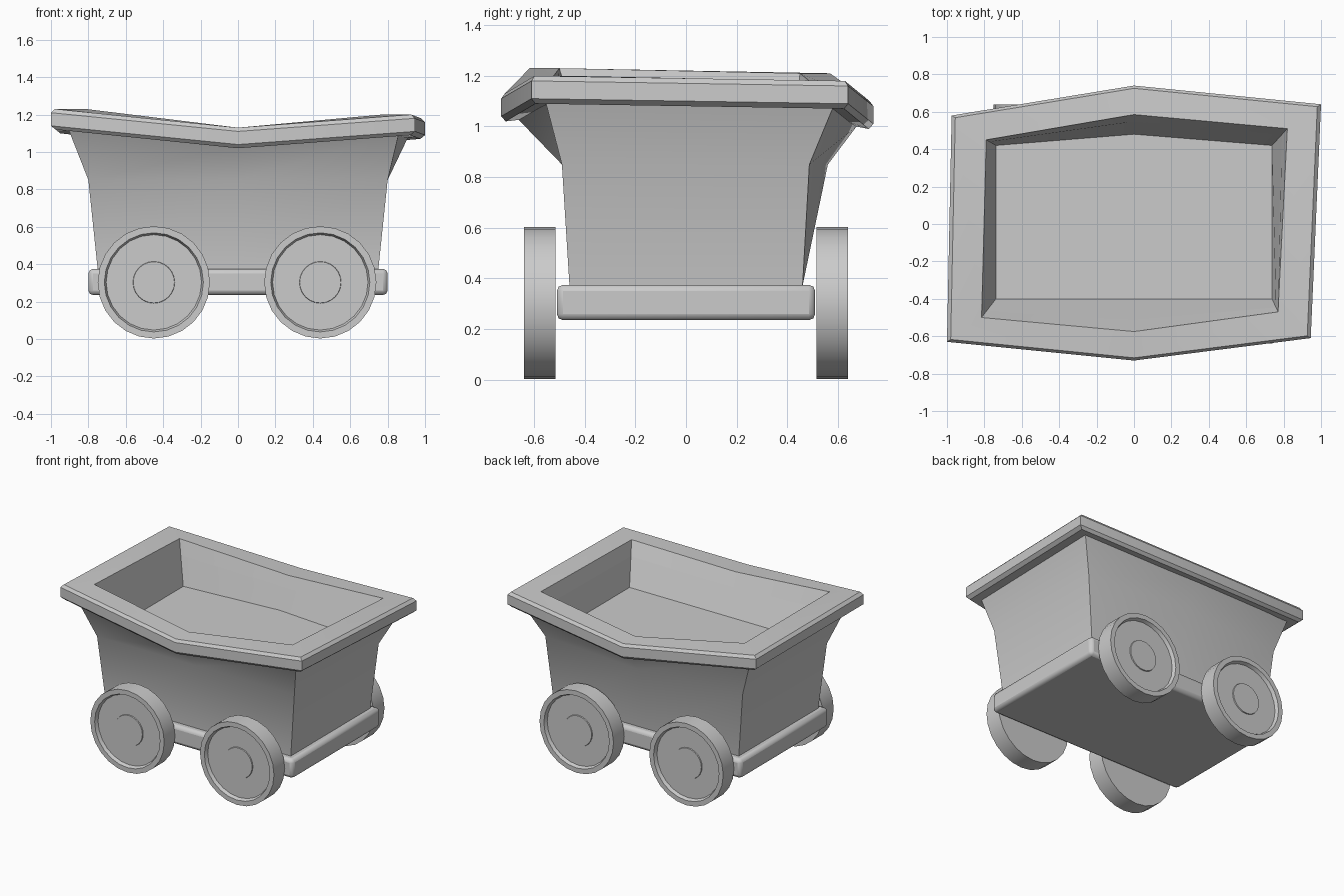
import bpy, bmesh, math
from mathutils import Vector

if "Cube" in bpy.data.objects:
    bpy.data.objects.remove(bpy.data.objects["Cube"])


def smooth(ob, angle):
    bpy.ops.object.select_all(action='DESELECT')
    ob.select_set(True)
    bpy.context.view_layer.objects.active = ob
    bpy.ops.object.shade_smooth_by_angle(angle=math.radians(angle))


def loft(name, rings, closed=False, angle=30):
    """Skin a list of equal-length point rings; cap the ends or join them."""
    bm = bmesh.new()
    loops = [[bm.verts.new(p) for p in ring] for ring in rings]
    n = len(rings[0])
    pairs = list(zip(loops, loops[1:]))
    if closed:
        pairs.append((loops[-1], loops[0]))
    else:
        bm.faces.new(loops[0])
        bm.faces.new(loops[-1])
    for a, b in pairs:
        for i in range(n):
            j = (i + 1) % n
            bm.faces.new((a[i], a[j], b[j], b[i]))
    bmesh.ops.recalc_face_normals(bm, faces=bm.faces)
    me = bpy.data.meshes.new(name)
    bm.to_mesh(me)
    bm.free()
    ob = bpy.data.objects.new(name, me)
    bpy.context.collection.objects.link(ob)
    smooth(ob, angle)
    return ob


def hexring(x, front, back, z, front_mid, back_mid):
    return [Vector(p) for p in ((-x, front, z), (0, front_mid, z), (x, front, z),
                                (x, back, z), (0, back_mid, z), (-x, back, z))]


def shift(ring, scale, dz):
    return [Vector((p.x * scale, p.y * scale, p.z + dz)) for p in ring]


# Irregular rim outline and opening (front-left, front-mid, ... counter-clockwise)
outer = [Vector(p) for p in ((-1.0, -.63, 1.23), (0, -.73, 1.13), (.945, -.61, 1.20),
                             (1.0, .64, 1.18), (0, .74, 1.10), (-.975, .58, 1.21))]
opening_xy = ((-.815, -.50), (0, -.575), (.77, -.47), (.82, .51), (0, .585), (-.79, .45))
opening = [Vector((x, y, o.z)) for (x, y), o in zip(opening_xy, outer)]
floor = hexring(.738, -.40, .42, .885, -.40, .48)
lip = [a.lerp(b, .35) for a, b in zip(opening, floor)]

# Rim with softened outer edges
loft("rim", [lip, shift(outer, .975, -.11), shift(outer, 1, -.09),
             shift(outer, 1, -.02), shift(outer, .98, 0), opening], closed=True)

# Flared tub with inside walls and floor
loft("tub", [hexring(.75, -.46, .46, .37, -.46, .46),
             hexring(.80, -.49, .487, .85, -.49, .56),
             shift(outer, .91, -.10), lip, floor], angle=45)

# Chassis plate
bpy.ops.mesh.primitive_cube_add(size=1, location=(0, 0, .305))
plate = bpy.context.object
plate.name = "chassis_plate"
plate.scale = (1.6, 1.02, .14)
bpy.ops.object.transform_apply(location=False, rotation=False, scale=True)
bev = plate.modifiers.new("Bevel", 'BEVEL')
bev.width = .025
bev.segments = 2
smooth(plate, 30)

# Wheels: disc with a recessed face and a small hub
profile = ((.30, .515), (.30, .64), (.265, .64), (.255, .615), (.112, .615), (.11, .622))
for side, s in (("front", -1), ("back", 1)):
    for end, cx in (("left", -.45), ("right", .44)):
        rings = [[(cx + r * math.cos(2 * math.pi * i / 24), s * y,
                   .303 + r * math.sin(2 * math.pi * i / 24)) for i in range(24)]
                 for r, y in profile]
        loft(f"{side}_{end}_wheel", rings)
